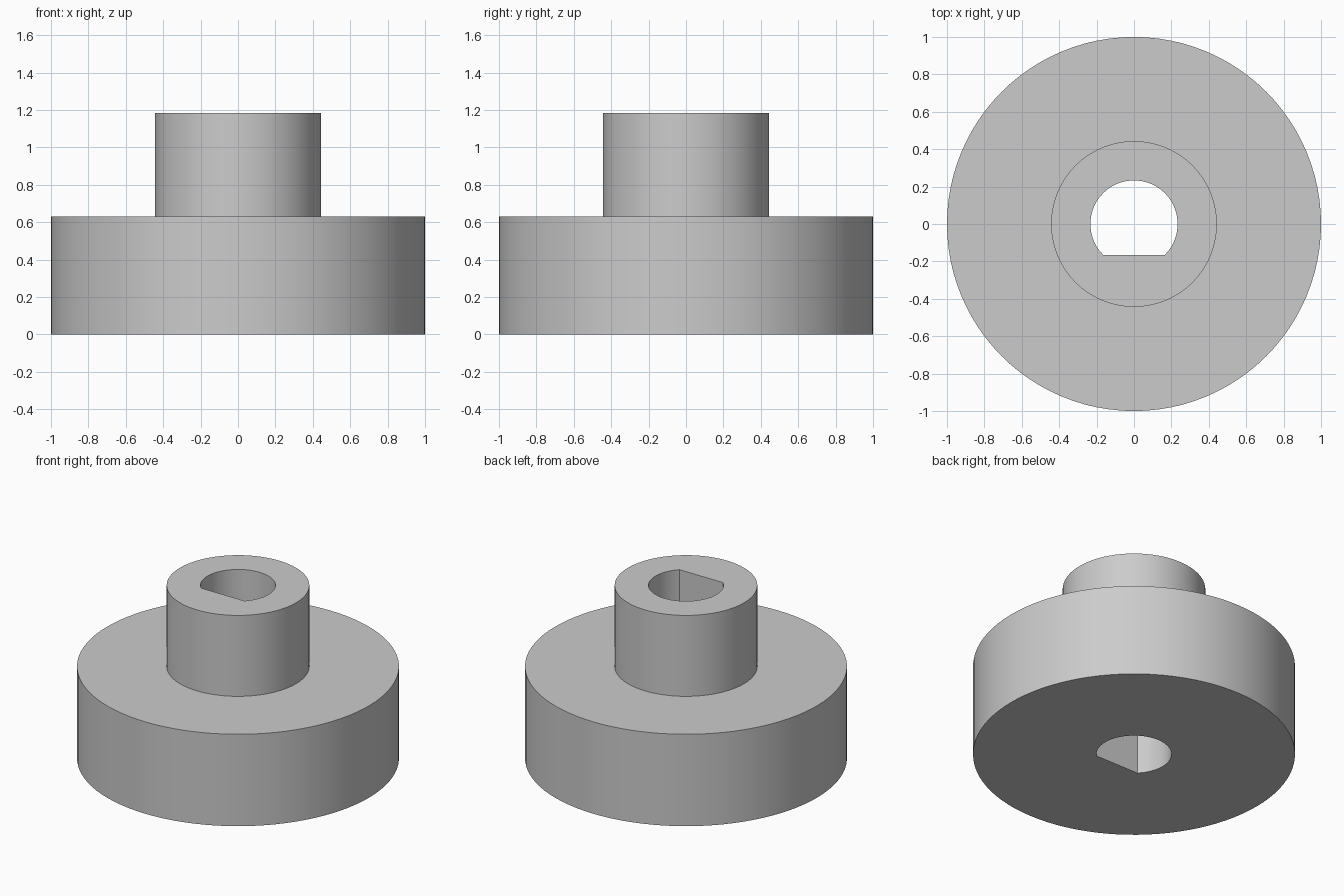
import bpy
import bmesh
import math

SIDES = 96
BASE_R, HUB_R, BORE_R = 1.0, 0.443, 0.233
BASE_H, TOP_H = 0.63, 1.185
FLAT_Y = -BORE_R * math.sin(math.pi / 4)

cube = bpy.data.objects.get("Cube")
if cube:
    bpy.data.objects.remove(cube, do_unlink=True)

grey = bpy.data.materials.new("plain_grey")
grey.use_nodes = True
colour = (0.6, 0.6, 0.6, 1)
grey.diffuse_color = colour
grey.node_tree.nodes["Principled BSDF"].inputs["Base Color"].default_value = colour


def ring(bm, radius, z, flat_y=None):
    """Circle of vertices, optionally cut straight along flat_y."""
    verts = []
    for i in range(SIDES):
        a = math.tau * i / SIDES
        x, y = radius * math.cos(a), radius * math.sin(a)
        if flat_y is not None:
            y = max(y, flat_y)
        verts.append(bm.verts.new((x, y, z)))
    return verts


# Stepped collar: wide base, narrow hub and a D-shaped bore right through
bm = bmesh.new()
rings = [
    ring(bm, BORE_R, 0, FLAT_Y),
    ring(bm, BASE_R, 0),
    ring(bm, BASE_R, BASE_H),
    ring(bm, HUB_R, BASE_H),
    ring(bm, HUB_R, TOP_H),
    ring(bm, BORE_R, TOP_H, FLAT_Y),
]
for k, low in enumerate(rings):
    high = rings[(k + 1) % len(rings)]
    for i in range(SIDES):
        j = (i + 1) % SIDES
        bm.faces.new((low[i], low[j], high[j], high[i]))
bmesh.ops.recalc_face_normals(bm, faces=bm.faces)

mesh = bpy.data.meshes.new("stepped_collar")
bm.to_mesh(mesh)
bm.free()
mesh.materials.append(grey)
collar = bpy.data.objects.new("stepped_collar", mesh)
bpy.context.collection.objects.link(collar)

# Smooth round walls with crisp rims
bpy.ops.object.select_all(action="DESELECT")
collar.select_set(True)
bpy.context.view_layer.objects.active = collar
bpy.ops.object.shade_smooth_by_angle(angle=math.radians(30))
